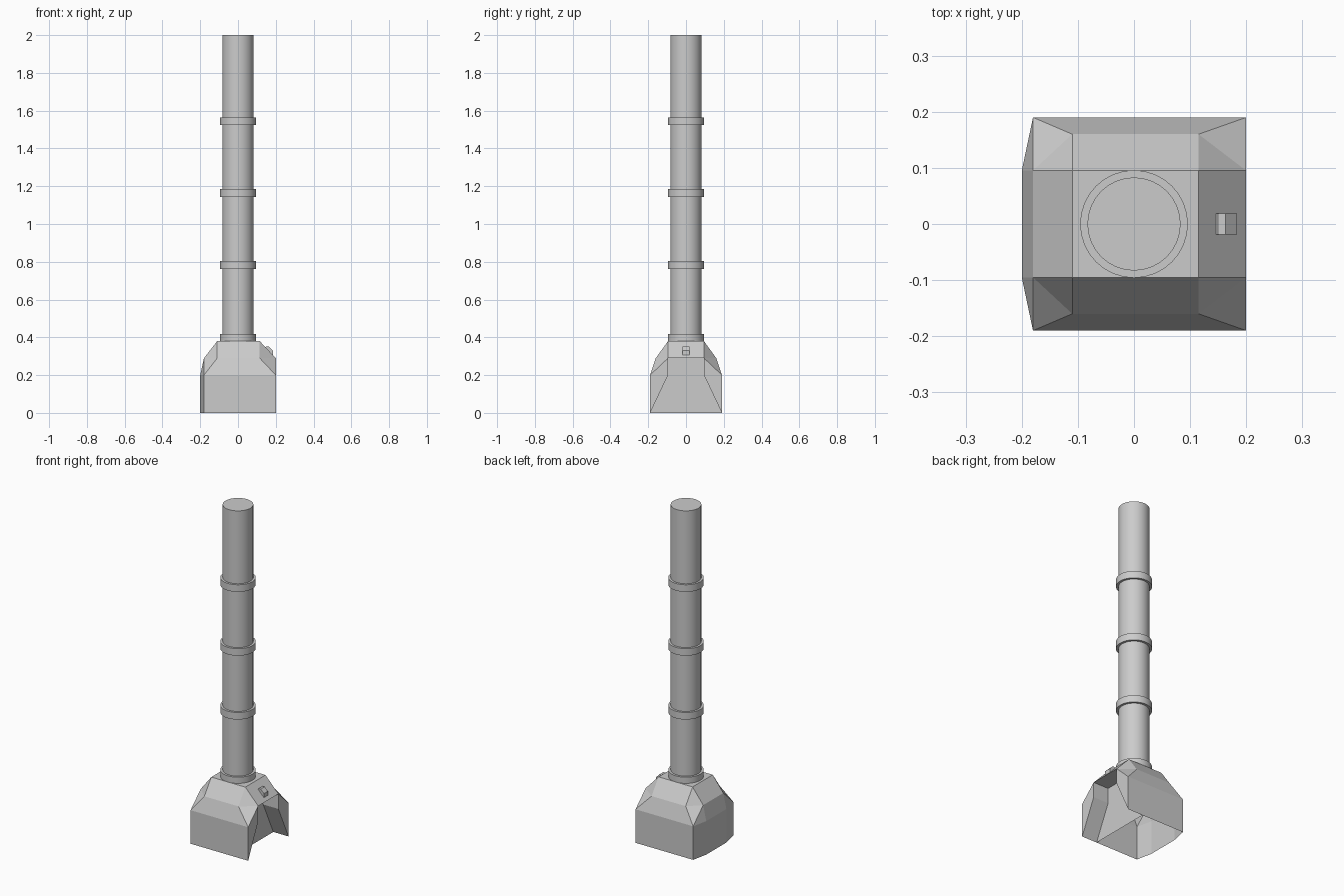
import bpy, bmesh, math

if "Cube" in bpy.data.objects:
    bpy.data.objects.remove(bpy.data.objects["Cube"])


def make_object(name, bm):
    bmesh.ops.recalc_face_normals(bm, faces=bm.faces)
    mesh = bpy.data.meshes.new(name)
    bm.to_mesh(mesh)
    bm.free()
    obj = bpy.data.objects.new(name, mesh)
    bpy.context.collection.objects.link(obj)
    return obj


def cylinder(name, radius, z0, z1, sides=32):
    bpy.ops.mesh.primitive_cylinder_add(vertices=sides, radius=radius, depth=z1 - z0,
                                        location=(0, 0, (z0 + z1) / 2))
    bpy.context.object.name = name
    bpy.ops.object.shade_smooth_by_angle(angle=math.radians(40))


# Firebox hood: open underneath, with a recessed mouth facing +x
points = {
    "back_low": (-.20, .095, 0), "back_mid": (-.20, .095, .20),
    "back_high": (-.18, .095, .29), "back_top": (-.11, .095, .38),
    "rear_low": (-.18, .19, 0), "rear_mid": (-.18, .19, .20), "rear_high": (-.11, .16, .29),
    "front_low": (.20, .19, 0), "front_mid": (.20, .19, .20), "front_high": (.115, .16, .29),
    "front_top": (.115, .095, .38), "lip_top": (.20, .095, .29), "lip_mid": (.20, .095, .20),
    "in_low": (.10, .19, 0), "in_mid": (.10, .095, .20), "in_top": (.10, .095, .29),
}
bm = bmesh.new()
left = {k: bm.verts.new(p) for k, p in points.items()}
right = {k: bm.verts.new((p[0], -p[1], p[2])) for k, p in points.items()}

# Faces repeated on both sides
side_faces = [
    "back_low back_mid rear_mid rear_low",
    "rear_low rear_mid front_mid front_low",
    "rear_mid rear_high front_high front_mid",
    "rear_high back_top front_top front_high",
    "back_mid back_high rear_mid",
    "back_high rear_high rear_mid",
    "back_high back_top rear_high",
    "front_mid front_high lip_top",
    "front_high front_top lip_top",
    "front_low front_mid lip_top lip_mid",
    "front_low lip_mid in_mid in_low",
    "lip_mid lip_top in_top in_mid",
]
for names in side_faces:
    for side in (left, right):
        bm.faces.new([side[n] for n in names.split()])

# Faces spanning the middle
strips = ["back_low back_mid back_high back_top front_top lip_top in_top in_mid in_low"]
for strip in strips:
    names = strip.split()
    for a, b in zip(names, names[1:]):
        bm.faces.new([left[a], left[b], right[b], right[a]])
make_object("firebox_hood", bm)

# Small latch on the sloped front panel
profile = [(.145, .345), (.150, .352), (.163, .352), (.184, .331), (.184, .305), (.165, .315)]
bm = bmesh.new()
face = bm.faces.new([bm.verts.new((x, -.019, z)) for x, z in profile])
new = bmesh.ops.extrude_face_region(bm, geom=[face])["geom"]
bmesh.ops.translate(bm, vec=(0, .038, 0),
                    verts=[g for g in new if isinstance(g, bmesh.types.BMVert)])
make_object("latch", bm)

# Flue pipe and its joint collars
cylinder("flue_pipe", .083, .38, 2.0)
for i in range(4):
    z = .38 + .381 * i
    cylinder(f"pipe_collar_{i + 1}", .096, z, z + (.042 if i else .037))
